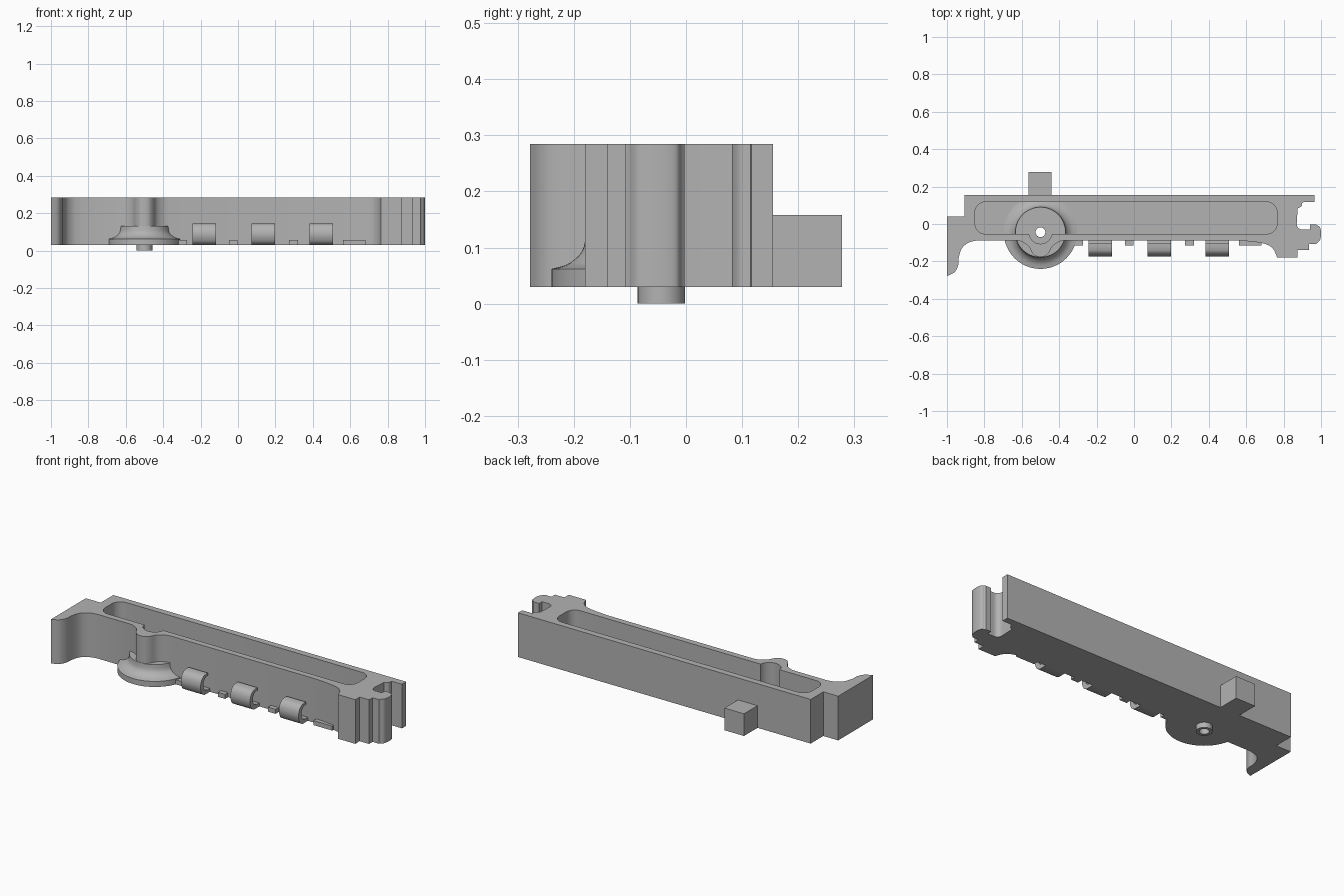
import bpy, bmesh, math
from mathutils import Vector

cube = bpy.data.objects.get("Cube")
if cube:
    bpy.data.objects.remove(cube, do_unlink=True)

BASE, TOP = 0.03, 0.285
PIVOT = (-0.5, -0.044)

grey = bpy.data.materials.new("plain grey")
grey.use_nodes = True
grey.diffuse_color = (0.45, 0.45, 0.45, 1)
grey.node_tree.nodes["Principled BSDF"].inputs["Base Color"].default_value = (0.45, 0.45, 0.45, 1)


def finish(name, bm):
    bmesh.ops.recalc_face_normals(bm, faces=bm.faces)
    mesh = bpy.data.meshes.new(name)
    bm.to_mesh(mesh)
    bm.free()
    mesh.materials.append(grey)
    obj = bpy.data.objects.new(name, mesh)
    bpy.context.collection.objects.link(obj)
    return obj


def prism(name, points, depth):
    """Extrude a closed 3D outline along a vector."""
    bm = bmesh.new()
    face = bm.faces.new([bm.verts.new(p) for p in points])
    out = bmesh.ops.extrude_face_region(bm, geom=[face])
    moved = [g for g in out["geom"] if isinstance(g, bmesh.types.BMVert)]
    bmesh.ops.translate(bm, verts=moved, vec=depth)
    return finish(name, bm)


def upright(name, outline, z0, z1):
    return prism(name, [(x, y, z0) for x, y in outline], (0, 0, z1 - z0))


def box(name, x0, x1, y0, y1, z0, z1):
    return upright(name, [(x0, y0), (x1, y0), (x1, y1), (x0, y1)], z0, z1)


def arc(cx, cy, r, a0, a1, n=8):
    angles = [math.radians(a0 + (a1 - a0) * i / n) for i in range(n + 1)]
    return [(cx + r * math.cos(a), cy + r * math.sin(a)) for a in angles]


def spline(pts, steps=5):
    """Smooth curve through the given points."""
    p = [Vector(q) for q in [pts[0], *pts, pts[-1]]]
    out = []
    for a, b, c, d in zip(p, p[1:], p[2:], p[3:]):
        for i in range(steps):
            t = i / steps
            v = b + (c - a) * t / 2 + (a * 2 - b * 5 + c * 4 - d) * t * t / 2
            out.append(tuple(v + (b * 3 - a - c * 3 + d) * t ** 3 / 2))
    return out + [tuple(pts[-1])]


def lathe(name, profile, center, steps=64):
    bm = bmesh.new()
    rings = []
    for i in range(steps):
        a = math.tau * i / steps
        rings.append([bm.verts.new((center[0] + r * math.cos(a), center[1] + r * math.sin(a), z))
                      for r, z in profile])
    n = len(profile)
    for i in range(steps):
        a, b = rings[i], rings[(i + 1) % steps]
        for j in range(n):
            k = (j + 1) % n
            bm.faces.new((a[j], b[j], b[k], a[k]))
    return finish(name, bm)


def cut(target, cutter):
    mod = target.modifiers.new("cut", "BOOLEAN")
    mod.operation = "DIFFERENCE"
    mod.solver = "EXACT"
    mod.object = cutter
    bpy.context.view_layer.objects.active = target
    bpy.ops.object.modifier_apply(modifier=mod.name)
    bpy.data.objects.remove(cutter, do_unlink=True)


# Main body outline: left horn, back wall, right latch, front wall with neck
neck_half = [(0.13, -0.088), (0.1, -0.095), (0.065, -0.118), (0.045, -0.152), (0.025, -0.171)]
neck = [(PIVOT[0] + x, y) for x, y in neck_half] + [(PIVOT[0], -0.176)]
neck += [(PIVOT[0] - x, y) for x, y in reversed(neck_half)]
outline = [(-1, 0.04), (-0.905, 0.04), (-0.905, 0.155), (0.965, 0.155), (0.965, 0.117), (0.91, 0.117)]
outline += spline([(0.9, 0.115), (0.895, 0.095), (0.875, 0.083)])
outline += arc(0.9, 0.0, 0.03, 180, 270)
outline += [(0.94, -0.03), (0.94, -0.003), (0.975, -0.003)]
outline += spline([(0.98, -0.008), (0.995, -0.018), (1, -0.05), (0.995, -0.085), (0.98, -0.1)])
outline += [(0.975, -0.108), (0.935, -0.108), (0.935, -0.14), (0.875, -0.14), (0.875, -0.18), (0.765, -0.18)]
outline += spline([(0.76, -0.165), (0.745, -0.135), (0.715, -0.112), (0.66, -0.098), (0.56, -0.088)])
outline += spline(neck)
outline += spline([(-0.84, -0.088), (-0.885, -0.1), (-0.92, -0.13), (-0.937, -0.18),
                   (-0.94, -0.22), (-0.96, -0.258), (-1, -0.278)])
body = upright("main_body", outline, BASE, TOP)

# Long rounded pocket with a small well behind the neck
r = 0.055
pocket = []
for cx, cy, a in ((0.71, 0.063, 0), (-0.795, 0.063, 90), (-0.795, 0.002, 180), (0.71, 0.002, 270)):
    pocket += arc(cx, cy, r, a, a + 90)
cut(body, upright("pocket_cutter", pocket, 0.06, 0.4))
cut(body, upright("well_cutter", arc(*PIVOT, 0.062, 0, 350, 35), 0.06, 0.4))
cut(body, upright("bore_cutter", arc(*PIVOT, 0.026, 0, 350, 35), -0.1, 0.4))

# Flared round foot with a hollow pin
flare = spline([(0.196, 0.062), (0.168, 0.07), (0.148, 0.085), (0.138, 0.102), (0.134, 0.13)])
foot = lathe("pivot_foot", [(0.026, 0), (0.042, 0), (0.042, BASE), (0.196, BASE)] + flare + [(0.026, 0.13)], PIVOT)

# Rear block
box("rear_block", -0.565, -0.44, 0.14, 0.278, BASE, 0.158)

# Curled clips along the front
outer = spline([(-0.135, 0.03), (-0.16, 0.045), (-0.173, 0.08), (-0.168, 0.115),
                (-0.15, 0.138), (-0.125, 0.145)])
inner = spline([(-0.12, 0.13), (-0.138, 0.118), (-0.148, 0.09), (-0.138, 0.062), (-0.115, 0.05)])
clip = [(-0.08, 0.03)] + outer + [(-0.105, 0.145), (-0.105, 0.13)] + inner + [(-0.08, 0.05)]
clips = [prism("front_clip", [(x, y, z) for y, z in clip], (0.125, 0, 0))
         for x in (-0.243, 0.073, 0.383)]

# Small stops at the foot of the front wall
for x0, x1 in ((-0.33, -0.272), (-0.048, -0.002), (0.272, 0.32), (0.562, 0.682)):
    box("front_stop", x0, x1, -0.115, -0.08, BASE, 0.056)

# Smooth the curved parts, keeping edges sharp
bpy.ops.object.select_all(action="DESELECT")
for obj in [body, foot, *clips]:
    obj.select_set(True)
bpy.context.view_layer.objects.active = body
bpy.ops.object.shade_smooth_by_angle(angle=math.radians(30))
